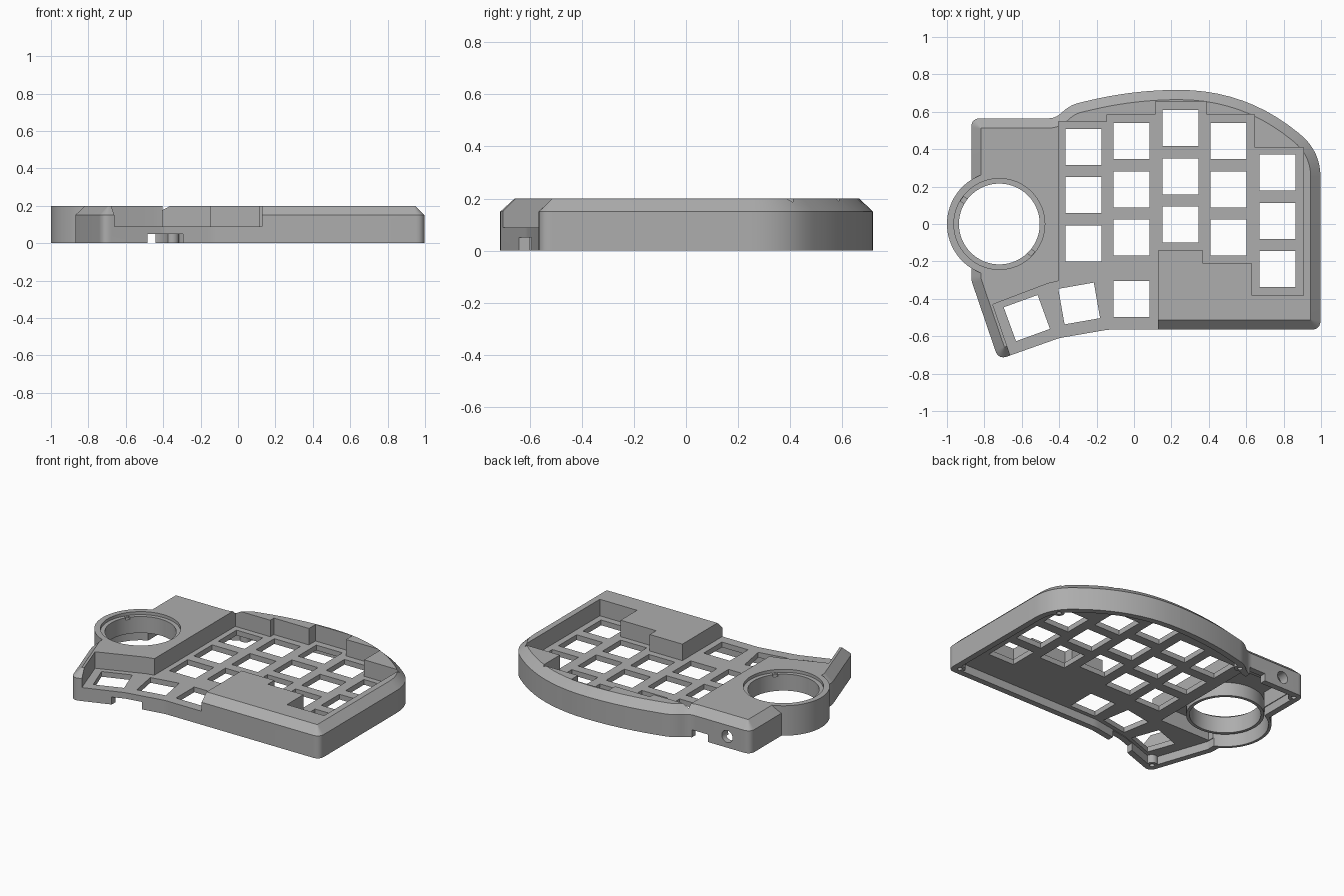
import bpy, bmesh, math
from mathutils import Vector, Matrix

old = bpy.data.objects.get("Cube")
if old:
    bpy.data.objects.remove(old)

grey = bpy.data.materials.new("plain_grey")
grey.use_nodes = True
colour = (0.42, 0.42, 0.42, 1)
grey.diffuse_color = colour
grey.node_tree.nodes["Principled BSDF"].inputs["Base Color"].default_value = colour


def rounded(corners, inset=0.0, steps=10):
    """Offset a counter-clockwise outline inwards and round its corners."""
    pts = [Vector(c[:2]) for c in corners]
    n = len(pts)
    out, moved, trims = [], [], []
    for i in range(n):
        a = (pts[i] - pts[i - 1]).normalized()
        b = (pts[(i + 1) % n] - pts[i]).normalized()
        na, nb = Vector((-a.y, a.x)), Vector((-b.y, b.x))
        turn = math.atan2(a.cross(b), a.dot(b))
        moved.append(pts[i] + (na + nb) * inset / (1 + na.dot(nb)))
        trims.append(max(corners[i][2] - inset * math.tan(turn / 2), 0.004))
    for i in range(n):
        p, t = moved[i], trims[i]
        s = p + (moved[i - 1] - p).normalized() * t
        e = p + (moved[(i + 1) % n] - p).normalized() * t
        for k in range(steps + 1):
            u = k / steps
            out.append(s * (1 - u) ** 2 + p * 2 * u * (1 - u) + e * u * u)
    return out


def loft(name, layers):
    """Solid through stacked loops, each given as (points, height)."""
    bm = bmesh.new()
    loops = [[bm.verts.new((p[0], p[1], z)) for p in pts] for pts, z in layers]
    n = len(loops[0])
    for low, high in zip(loops, loops[1:]):
        for i in range(n):
            j = (i + 1) % n
            bm.faces.new((low[i], low[j], high[j], high[i]))
    bm.faces.new(loops[0][::-1])
    bm.faces.new(loops[-1])
    bmesh.ops.recalc_face_normals(bm, faces=bm.faces)
    mesh = bpy.data.meshes.new(name)
    bm.to_mesh(mesh)
    bm.free()
    obj = bpy.data.objects.new(name, mesh)
    bpy.context.collection.objects.link(obj)
    mesh.materials.append(grey)
    return obj


def disc(x, y, r, z0, z1, sides=96):
    pts = [(x + r * math.cos(math.tau * i / sides), y + r * math.sin(math.tau * i / sides))
           for i in range(sides)]
    return loft("disc", [(pts, z0), (pts, z1)])


def box(x, y, w, d, z0, z1, angle=0):
    turn = Matrix.Rotation(math.radians(angle), 2)
    pts = [Vector((x, y)) + turn @ Vector((sx * w / 2, sy * d / 2))
           for sx, sy in ((-1, -1), (1, -1), (1, 1), (-1, 1))]
    return loft("box", [(pts, z0), (pts, z1)])


def combine(tool, operation="DIFFERENCE"):
    tool.hide_render = True
    mod = case.modifiers.new("shape", "BOOLEAN")
    mod.operation, mod.solver, mod.object = operation, "EXACT", tool
    bpy.context.view_layer.objects.active = case
    bpy.ops.object.modifier_apply(modifier=mod.name)
    bpy.data.objects.remove(tool)


# Outer shell with a chamfered top edge: x, y, corner trim
outline = [(0.997, -0.565, 0.05), (0.997, 0.39, 0.14), (0.6, 0.717, 0.36), (0, 0.717, 0.24),
           (-0.34, 0.637, 0.05), (-0.42, 0.565, 0.04), (-0.87, 0.565, 0.05), (-0.87, -0.3, 0.02),
           (-0.725, -0.725, 0.05), (-0.4, -0.61, 0.02), (-0.14, -0.565, 0.02)]
case = loft("keyboard_case", [(rounded(outline), 0), (rounded(outline), 0.15),
                              (rounded(outline, 0.052), 0.2)])

# Round ball housing
BX = -0.72
combine(disc(BX, 0, 0.28, 0, 0.2), "UNION")

# Hollow underside, with a taller pocket around the ball
hollow = rounded(outline, 0.04)
combine(loft("hollow", [(hollow, -0.1), (hollow, 0.055)]))
pocket = [(-0.825, -0.28), (-0.45, -0.28), (-0.45, 0.5), (-0.825, 0.5)]
combine(loft("pocket", [(pocket, -0.1), (pocket, 0.16)]))
combine(disc(BX, 0, 0.262, -0.1, 0.16))

# Ball socket: hanging tube, bore, top step and two small slots
combine(disc(BX, 0, 0.236, 0.07, 0.19), "UNION")
combine(disc(BX, 0, 0.216, -0.1, 0.3))
combine(disc(BX, 0, 0.243, 0.18, 0.3))
for angle in (146, -42):
    a = math.radians(angle)
    combine(box(BX + 0.225 * math.cos(a), 0.225 * math.sin(a), 0.03, 0.03, 0.165, 0.25, angle))

# Screw bosses under the corners
for x, y in ((0.945, -0.515), (0.92, 0.39), (-0.35, 0.58), (-0.825, 0.52), (-0.695, -0.66)):
    combine(disc(x, y, 0.035, 0.001, 0.07, 24), "UNION")
    combine(disc(x, y, 0.015, -0.1, 0.05, 24))

# Stepped key well, open at the front
well = [(-0.755, -0.43), (-0.645, -0.75), (0.127, -0.75), (0.127, -0.143), (0.368, -0.143),
        (0.368, -0.21), (0.63, -0.21), (0.63, -0.383), (0.905, -0.383), (0.905, 0.41),
        (0.645, 0.41), (0.645, 0.586), (0.388, 0.586), (0.388, 0.655), (0.114, 0.655),
        (0.114, 0.586), (-0.145, 0.586), (-0.145, 0.548), (-0.404, 0.548), (-0.404, -0.305),
        (-0.46, -0.318)]
combine(loft("well", [(well, 0.09), (well, 0.3)]))

# Key openings: five columns of three, plus three thumb keys
KEY = 0.193
for x, top in ((-0.27, 0.412), (-0.013, 0.443), (0.248, 0.513), (0.505, 0.443), (0.767, 0.275)):
    for row in range(3):
        combine(box(x, top - row * 0.258, KEY, KEY, -0.1, 0.3))
for x, y, angle in ((-0.013, -0.402, 0), (-0.293, -0.425, 10), (-0.573, -0.503, 20)):
    combine(box(x, y, KEY, KEY, -0.1, 0.3, angle))

# Cable notches front and back, and a round socket in the back wall
combine(box(-0.39, -0.64, 0.19, 0.18, -0.1, 0.05))
combine(box(-0.5, 0.56, 0.12, 0.14, -0.1, 0.05))
socket = disc(0, 0, 0.04, -0.1, 0.1, 32)
socket.data.transform(Matrix.Translation((-0.7, 0.56, 0.075)) @ Matrix.Rotation(math.pi / 2, 4, "X"))
combine(socket)

# Smooth curves, sharp edges
bpy.ops.object.select_all(action="DESELECT")
case.select_set(True)
bpy.context.view_layer.objects.active = case
bpy.ops.object.shade_smooth_by_angle(angle=math.radians(25))
